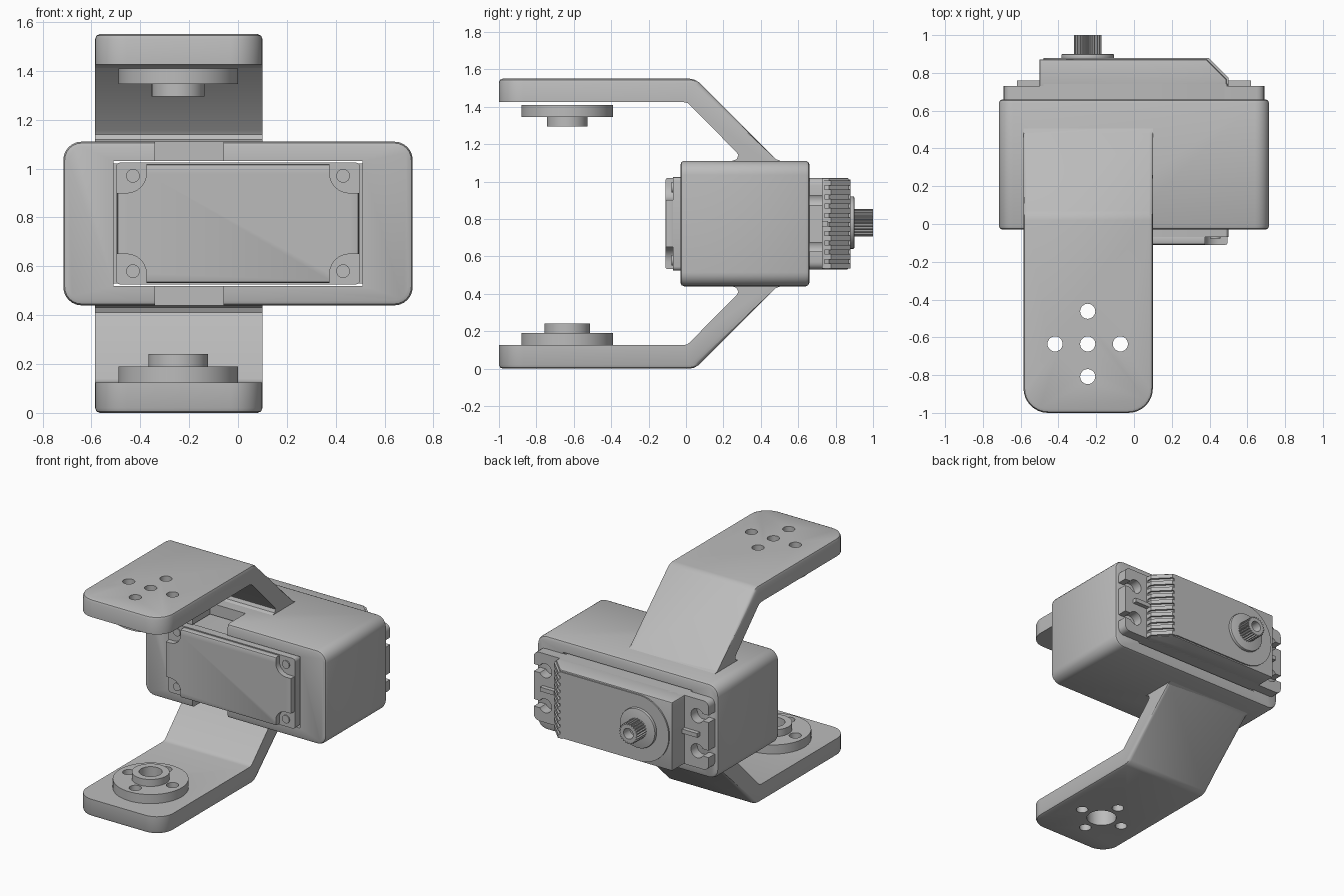
import bpy, bmesh
from math import sin, cos, pi, radians

if "Cube" in bpy.data.objects:
    bpy.data.objects.remove(bpy.data.objects["Cube"])

GREY = (0.5, 0.5, 0.5, 1)
grey = bpy.data.materials.new("light grey")
grey.use_nodes = True
grey.diffuse_color = GREY
grey.node_tree.nodes["Principled BSDF"].inputs["Base Color"].default_value = GREY

MID = 0.775          # mirror height of the assembly
PIVOT = (-0.245, -0.635)   # horn axis in x, y
SHAFT = (-0.245, 0.78)     # output shaft axis in x, z


def finish(name, bm):
    bmesh.ops.recalc_face_normals(bm, faces=bm.faces)
    mesh = bpy.data.meshes.new(name)
    bm.to_mesh(mesh)
    bm.free()
    mesh.materials.append(grey)
    obj = bpy.data.objects.new(name, mesh)
    bpy.context.collection.objects.link(obj)
    return obj


def prism_mesh(pts, lo, hi, axis):
    """Extrude a 2D outline between lo and hi along an axis."""
    place = {"x": lambda p, t: (t, p[0], p[1]),
             "y": lambda p, t: (p[0], t, p[1]),
             "z": lambda p, t: (p[0], p[1], t)}[axis]
    bm = bmesh.new()
    a = [bm.verts.new(place(p, lo)) for p in pts]
    b = [bm.verts.new(place(p, hi)) for p in pts]
    caps = [bm.faces.new(a), bm.faces.new(b[::-1])]
    for i in range(len(pts)):
        j = (i + 1) % len(pts)
        bm.faces.new((a[i], b[i], b[j], a[j]))
    bmesh.ops.recalc_face_normals(bm, faces=bm.faces)
    return bm, caps


def prism(name, pts, lo, hi, axis="y", bevel=0, both=True):
    bm, caps = prism_mesh(pts, lo, hi, axis)
    if bevel:
        edges = {e for f in (caps if both else caps[:1]) for e in f.edges}
        bmesh.ops.bevel(bm, geom=list(edges), offset=bevel, segments=2,
                        profile=0.5, affect="EDGES")
    return finish(name, bm)


def rect(x0, x1, y0, y1, r=0, n=6):
    """Rectangle outline with optional rounded corners."""
    if not r:
        return [(x0, y0), (x1, y0), (x1, y1), (x0, y1)]
    corners = [(x1 - r, y1 - r), (x0 + r, y1 - r), (x0 + r, y0 + r), (x1 - r, y0 + r)]
    return [(cx + r * cos((k + i / n) * pi / 2), cy + r * sin((k + i / n) * pi / 2))
            for k, (cx, cy) in enumerate(corners) for i in range(n + 1)]


def circle(c, r, n=40):
    return [(c[0] + r * cos(2 * pi * i / n), c[1] + r * sin(2 * pi * i / n)) for i in range(n)]


def combine(obj, others, operation="DIFFERENCE"):
    for other in others:
        mod = obj.modifiers.new("combine", "BOOLEAN")
        mod.operation, mod.solver, mod.object = operation, "EXACT", other
        bpy.context.view_layer.objects.active = obj
        bpy.ops.object.modifier_apply(modifier=mod.name)
        bpy.data.objects.remove(other)
    return obj


def bolt_cutters(lo, hi, centre_radius):
    """Four bolt holes in a cross around one centre hole."""
    px, py = PIVOT
    d = 0.173
    spots = [(px + d, py), (px - d, py), (px, py + d), (px, py - d)]
    cutters = [prism("cutter", circle(s, 0.04, 24), lo, hi, "z") for s in spots]
    return cutters + [prism("cutter", circle(PIVOT, centre_radius), lo, hi, "z")]


# Housing sleeve with wire notches above and below the front opening
housing = prism("housing", rect(-0.715, 0.715, 0.44, 1.11, 0.075), -0.03, 0.66, bevel=0.02)
combine(housing, [prism("cutter", rect(-0.51, 0.51, 0.52, 1.03), -0.2, 0.8),
                  prism("cutter", rect(-0.34, -0.06, 0.3, 1.3), -0.2, 0.17)])

# Motor body, flange and gear case
prism("motor_body", rect(-0.5, 0.5, 0.53, 1.02, 0.02, 3), -0.07, 0.74)
flange = prism("mounting_flange", rect(-0.69, 0.69, 0.53, 1.02, 0.04, 4), 0.655, 0.73)
for side in (-1, 1):
    ends = sorted((side * 0.6, side * 0.75))
    for z in (0.65, 0.9):
        combine(flange, [prism("cutter", circle((side * 0.6, z), 0.05, 24), 0.6, 0.8),
                         prism("cutter", rect(*ends, z - 0.025, z + 0.025), 0.6, 0.8)])
    rib = sorted((side * 0.49, side * 0.62))
    prism("flange_rib", rect(*rib, MID - 0.015, MID + 0.015), 0.7, 0.76)
case = [(-0.5, 0.7), (0.49, 0.7), (0.49, 0.765), (0.385, 0.87), (-0.5, 0.87)]
prism("gear_case", case, 0.53, 1.02, "z", bevel=0.01)

# Gripping fins on the slanted end of the gear case
fin = [(0.36, 0.72), (0.5, 0.72), (0.5, 0.775), (0.395, 0.88), (0.36, 0.88)]
for i in range(10):
    z = 0.535 + i * 0.0492
    prism("grip_fin", fin, z, z + 0.028, "z")

# Raised top plate, rounded around the shaft
arc = [(SHAFT[0] + 0.235 * cos(pi / 2 + pi * i / 24), MID + 0.235 * sin(pi / 2 + pi * i / 24))
       for i in range(25)]
prism("case_top_plate", arc + [(0.38, MID - 0.235), (0.38, MID + 0.235)], 0.86, 0.88)

# Output shaft with spline teeth and a bored end
prism("shaft_collar", circle(SHAFT, 0.14), 0.87, 0.9, bevel=0.006)
teeth = 24
spline = [(SHAFT[0] + r * cos(a), SHAFT[1] + r * sin(a)) for i in range(teeth * 4)
          for r, a in [(0.073 if i % 4 < 2 else 0.063, 2 * pi * i / (teeth * 4))]]
combine(prism("output_shaft", spline, 0.88, 1.0),
        [prism("cutter", circle(SHAFT, 0.038, 24), 0.93, 1.1)])

# Front cover with four recessed screw corners
prism("cover_base", rect(-0.5, 0.5, 0.525, 1.025, 0.02, 3), -0.07, -0.01)
cover = prism("front_cover", rect(-0.495, 0.495, 0.532, 1.018), -0.11, -0.06, bevel=0.01)
for sx in (-1, 1):
    for sz in (-1, 1):
        xs = sorted((sx * 0.375, sx * 0.7))
        zs = sorted((MID + sz * 0.125, MID + sz * 0.45))
        combine(cover, [prism("cutter", rect(*xs, *zs, 0.08), -0.2, 0)])
        prism("cover_screw", circle((sx * 0.43, MID + sz * 0.195), 0.028, 24), -0.078, -0.06)


def bracket(name, upper):
    """Cranked arm: flat plate, 45 degree web and flared foot."""
    profile = [(-1, 0), (0.02, 0), (0.045, 0.005), (0.07, 0.02), (0.48, 0.43), (0.52, 0.445),
               (0.52, 0.5), (0.24, 0.5), (0.24, 0.442), (0.27, 0.432), (0.28, 0.41),
               (0.272, 0.395), (0.02, 0.14), (0.008, 0.13), (-0.015, 0.125), (-1, 0.125)]
    bm, _ = prism_mesh(profile, -0.585, 0.1, "x")
    corners = [e for e in bm.edges if all(v.co.y < -0.99 for v in e.verts)
               and abs(e.verts[0].co.z - e.verts[1].co.z) > 0.1]
    bmesh.ops.bevel(bm, geom=corners, offset=0.13, segments=8, profile=0.5, affect="EDGES")
    bm.normal_update()
    # Soften the rim of the outer surface
    rim = [e for e in bm.edges if min(v.co.z for v in e.verts) < 0.42
           and sum(f.normal.z < -0.5 for f in e.link_faces) == 1]
    bmesh.ops.bevel(bm, geom=rim, offset=0.02, segments=2, profile=0.5,
                    affect="EDGES", clamp_overlap=False)
    if upper:
        for v in bm.verts:
            v.co.z = 2 * MID - v.co.z
    return finish(name, bm)


def horn(name, plate, step, tip, hub_radius):
    """Round disc with a hub, bored through."""
    disc = prism(name, circle(PIVOT, 0.245, 64), *sorted((plate, step)), "z")
    inner = step + (plate - step) * 0.5
    hub = prism("hub", circle(PIVOT, hub_radius), *sorted((inner, tip)), "z")
    combine(disc, [hub], "UNION")
    lo, hi = min(plate, tip) - 0.1, max(plate, tip) + 0.1
    return combine(disc, bolt_cutters(lo, hi, 0.075))


# Lower and upper arms with their horns
combine(bracket("lower_bracket", False), bolt_cutters(-0.1, 0.2, 0.1))
combine(bracket("upper_bracket", True), bolt_cutters(1.35, 1.7, 0.04))
horn("lower_horn", 0.125, 0.19, 0.24, 0.122)
horn("upper_horn", 1.41, 1.345, 1.295, 0.108)

# Smooth curved surfaces, keep hard edges
bpy.ops.object.select_all(action="DESELECT")
for obj in bpy.context.collection.objects:
    if obj.type == "MESH" and grey.name in obj.data.materials:
        obj.select_set(True)
        bpy.context.view_layer.objects.active = obj
bpy.ops.object.shade_smooth_by_angle(angle=radians(30))
